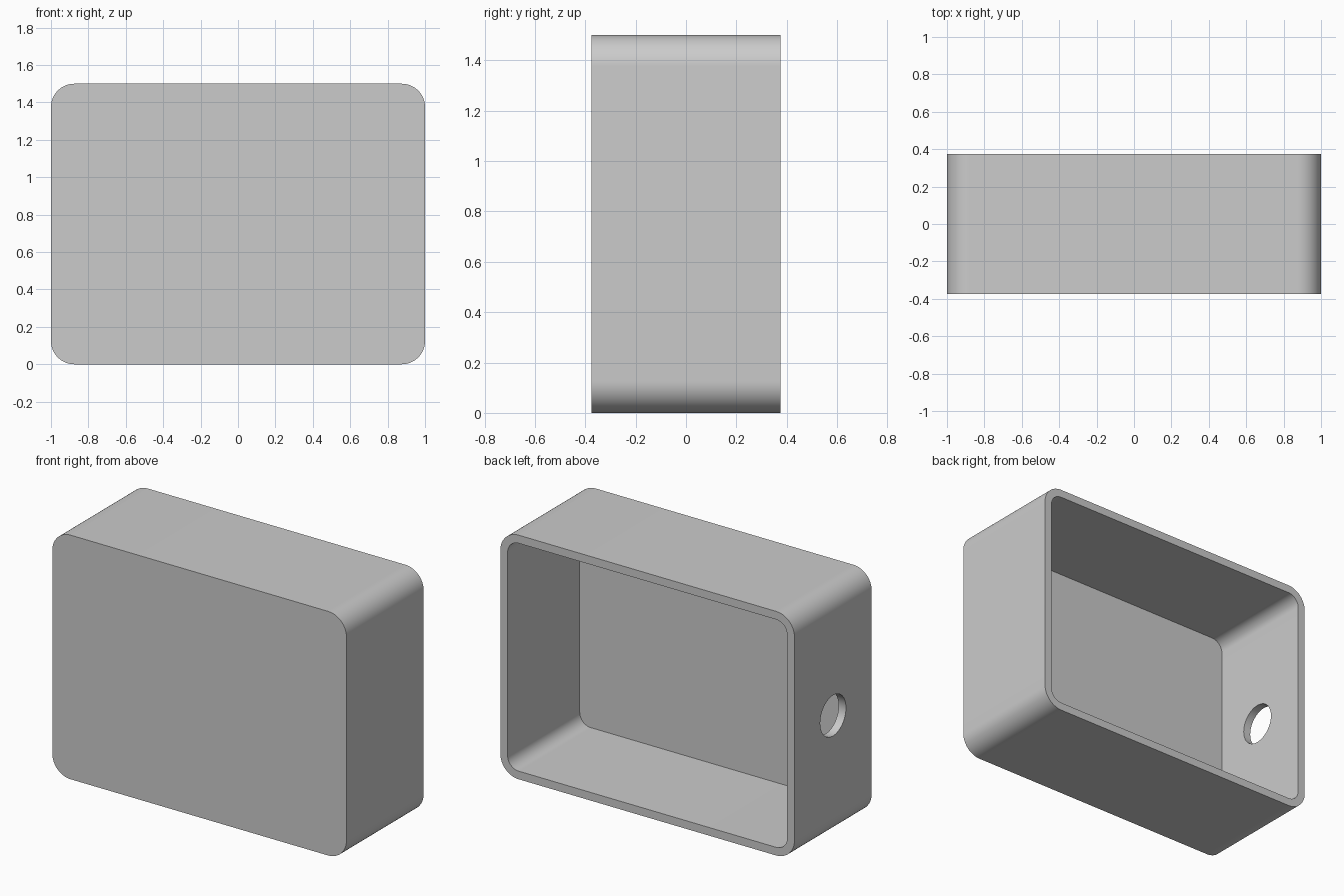
import bpy
import bmesh
import math
from mathutils import Matrix

cube = bpy.data.objects.get("Cube")
if cube:
    bpy.data.objects.remove(cube, do_unlink=True)

WIDTH, DEPTH, HEIGHT = 2.0, 0.75, 1.5
WALL, CORNER, HOLE = 0.05, 0.125, 0.125
MID = HEIGHT / 2

grey = bpy.data.materials.new("light grey")
grey.use_nodes = True
colour = (0.6, 0.6, 0.6, 1)
grey.diffuse_color = colour
grey.node_tree.nodes["Principled BSDF"].inputs["Base Color"].default_value = colour


def add_object(name, bm):
    bmesh.ops.recalc_face_normals(bm, faces=bm.faces)
    mesh = bpy.data.meshes.new(name)
    bm.to_mesh(mesh)
    bm.free()
    mesh.materials.append(grey)
    obj = bpy.data.objects.new(name, mesh)
    bpy.context.collection.objects.link(obj)
    return obj


def rounded_block(name, width, height, radius, y_front, y_back):
    """Rounded rectangle in the xz plane, extruded along y."""
    bm = bmesh.new()
    steps = 16
    verts = []
    for corner, (sx, sz) in enumerate([(1, 1), (-1, 1), (-1, -1), (1, -1)]):
        for i in range(steps + 1):
            a = math.pi / 2 * (corner + i / steps)
            x = sx * (width / 2 - radius) + radius * math.cos(a)
            z = MID + sz * (height / 2 - radius) + radius * math.sin(a)
            verts.append(bm.verts.new((x, y_front, z)))
    face = bm.faces.new(verts)
    ext = bmesh.ops.extrude_face_region(bm, geom=[face], use_keep_orig=True)
    moved = [v for v in ext["geom"] if isinstance(v, bmesh.types.BMVert)]
    bmesh.ops.translate(bm, verts=moved, vec=(0, y_back - y_front, 0))
    return add_object(name, bm)


def cut(target, cutter):
    cutter.hide_render = True
    mod = target.modifiers.new("cut", "BOOLEAN")
    mod.operation = "DIFFERENCE"
    mod.solver = "EXACT"
    mod.object = cutter
    bpy.context.view_layer.objects.active = target
    bpy.ops.object.modifier_apply(modifier=mod.name)
    bpy.data.objects.remove(cutter, do_unlink=True)


# Outer shell, hollowed from the open back
case = rounded_block("enclosure_shell", WIDTH, HEIGHT, CORNER, -DEPTH / 2, DEPTH / 2)
cut(case, rounded_block("cavity_cutter", WIDTH - 2 * WALL, HEIGHT - 2 * WALL,
                        CORNER - WALL, WALL - DEPTH / 2, DEPTH))

# Round cable hole through the -x wall
bm = bmesh.new()
bmesh.ops.create_cone(bm, cap_ends=True, segments=64, radius1=HOLE, radius2=HOLE,
                      depth=0.4, matrix=Matrix.Translation((-WIDTH / 2, 0, MID))
                      @ Matrix.Rotation(math.pi / 2, 4, "Y"))
cut(case, add_object("hole_cutter", bm))

# Smooth corners, crisp rims
bpy.ops.object.select_all(action="DESELECT")
case.select_set(True)
bpy.context.view_layer.objects.active = case
bpy.ops.object.shade_smooth_by_angle(angle=math.radians(30))
